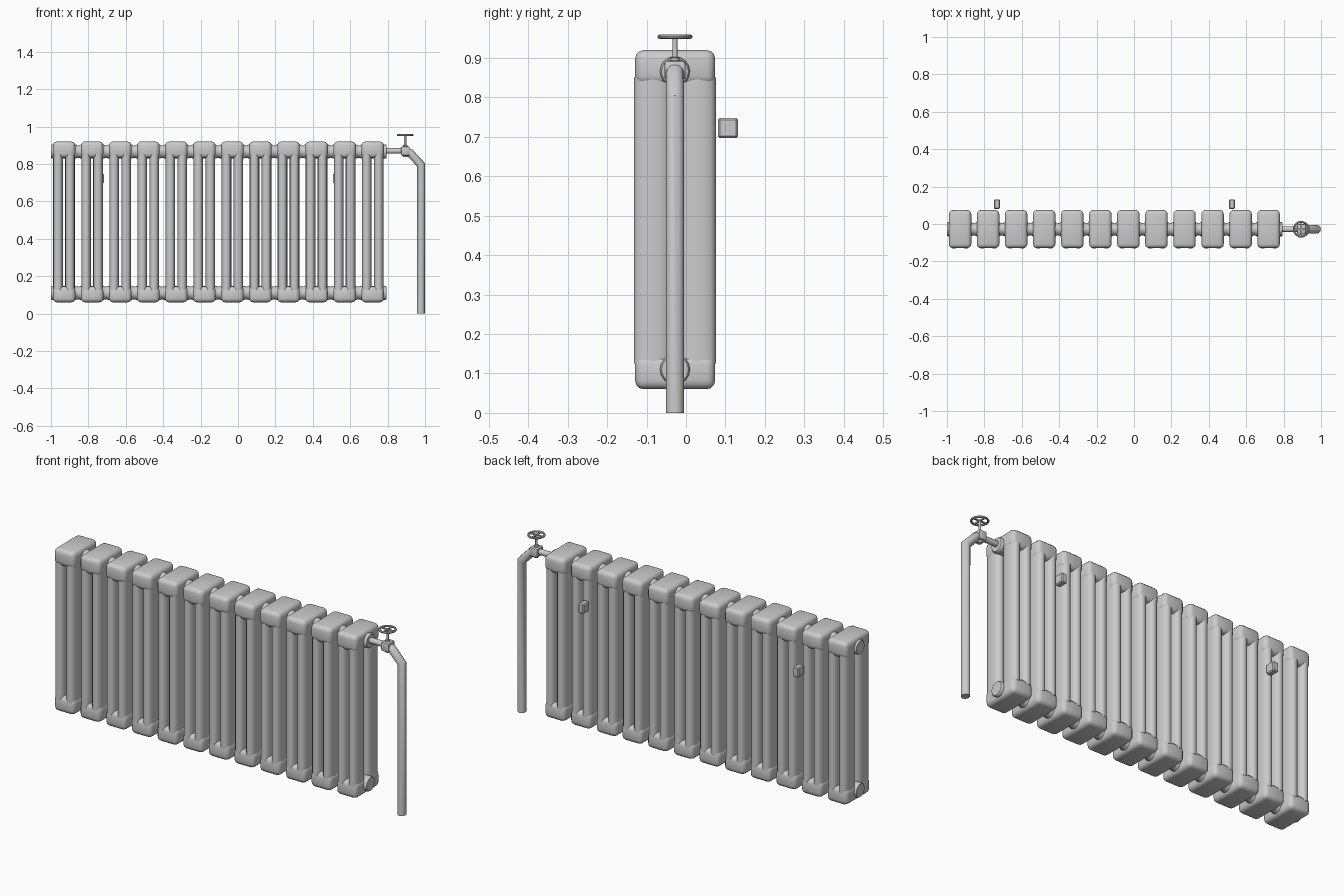
import bpy, bmesh, math
from mathutils import Vector, Matrix

if "Cube" in bpy.data.objects:
    bpy.data.objects.remove(bpy.data.objects["Cube"])

YC = -0.028                      # depth centre of the radiator body


def finish(name, bm, angle=40):
    bmesh.ops.recalc_face_normals(bm, faces=bm.faces)
    me = bpy.data.meshes.new(name)
    bm.to_mesh(me)
    bm.free()
    ob = bpy.data.objects.new(name, me)
    bpy.context.collection.objects.link(ob)
    bpy.ops.object.select_all(action='DESELECT')
    ob.select_set(True)
    bpy.context.view_layer.objects.active = ob
    bpy.ops.object.shade_smooth_by_angle(angle=math.radians(angle))
    return ob


def box(bm, lo, hi, bevel=0.0, seg=2):
    lo, hi = Vector(lo), Vector(hi)
    tmp = bmesh.new()
    bmesh.ops.create_cube(tmp, size=1, matrix=Matrix.Translation((lo + hi) / 2) @ Matrix.Diagonal((*(hi - lo), 1)))
    if bevel:
        bmesh.ops.bevel(tmp, geom=tmp.edges[:], offset=bevel, segments=seg, profile=0.5, affect='EDGES')
    me = bpy.data.meshes.new("tmp")
    tmp.to_mesh(me)
    tmp.free()
    bm.from_mesh(me)
    bpy.data.meshes.remove(me)


def loft(bm, rings, closed=False):
    rows = [[bm.verts.new(p) for p in r] for r in rings]
    n = len(rows[0])
    pairs = list(zip(rows, rows[1:] + rows[:1])) if closed else list(zip(rows, rows[1:]))
    for a, b in pairs:
        for i in range(n):
            bm.faces.new((a[i], a[(i + 1) % n], b[(i + 1) % n], b[i]))
    if not closed:
        bm.faces.new(rows[0])
        bm.faces.new(rows[-1])


def ring(n, f):
    return [f(2 * math.pi * i / n) for i in range(n)]


def oval(x, y, z, rx, ry, n=16, p=0.8):
    # slightly squared oval cross-section
    def sp(v):
        return math.copysign(abs(v) ** p, v)
    return ring(n, lambda t: (x + rx * sp(math.cos(t)), y + ry * sp(math.sin(t)), z))


def rod_x(bm, stations, y, z, n=16):
    loft(bm, [ring(n, lambda t: (x, y + r * math.cos(t), z + r * math.sin(t))) for x, r in stations])


def rod_z(bm, stations, x, y, n=12):
    loft(bm, [ring(n, lambda t: (x + r * math.cos(t), y + r * math.sin(t), z)) for z, r in stations])


# one radiator section: two rounded headers and four oval tubes
bm = bmesh.new()
for z0, z1 in ((0.06, 0.145), (0.832, 0.92)):
    box(bm, (-0.06, YC - 0.101, z0), (0.06, YC + 0.102, z1), 0.022, 3)
for sx in (-1, 1):
    for sy in (-1, 1):
        loft(bm, [oval(sx * 0.032, YC + sy * 0.057, z, 0.026, 0.047) for z in (0.125, 0.85)])
first = finish("section_01", bm)
first.location.x = -0.93
for i in range(1, 12):
    ob = bpy.data.objects.new("section_%02d" % (i + 1), first.data)
    ob.location.x = -0.93 + 0.15 * i
    bpy.context.collection.objects.link(ob)

# header hubs running through all sections, with collars beside each section
for name, z in (("lower_hub", 0.11), ("upper_hub", 0.866)):
    bm = bmesh.new()
    st = [(-1.0, 0.034), (-0.995, 0.038)]
    for i in range(12):
        c = -0.93 + 0.15 * i
        st += [(c - 0.061, 0.038), (c + 0.061, 0.038)]
        if i < 11:
            st += [(c + 0.068, 0.034), (c + 0.082, 0.034)]
    st += [(0.79, 0.038), (0.795, 0.034)]
    rod_x(bm, st, YC, z)
    finish(name, bm)

# valve connector and body
bm = bmesh.new()
rod_x(bm, [(0.78, 0.015), (0.88, 0.015)], YC, 0.87, 12)
finish("valve_connector", bm)
bm = bmesh.new()
box(bm, (0.872, YC - 0.027, 0.845), (0.918, YC + 0.027, 0.893), 0.007)
rod_z(bm, [(0.836, 0.012), (0.85, 0.019)], 0.895, YC)
finish("valve_body", bm)

# valve stem and handwheel
bm = bmesh.new()
rod_z(bm, [(0.885, 0.012), (0.9, 0.012), (0.902, 0.006), (0.958, 0.006)], 0.894, YC)
finish("valve_stem", bm)
bm = bmesh.new()
R, r = 0.039, 0.0055
loft(bm, [ring(8, lambda t: (0.894 + (R + r * math.cos(t)) * math.cos(a),
                             YC + (R + r * math.cos(t)) * math.sin(a),
                             0.954 + r * math.sin(t)))
          for a in [2 * math.pi * k / 24 for k in range(24)]], closed=True)
box(bm, (0.894 - R, YC - 0.004, 0.951), (0.894 + R, YC + 0.004, 0.957))
box(bm, (0.89, YC - R, 0.951), (0.898, YC + R, 0.957))
finish("handwheel", bm)

# supply pipe: mitred bend from the valve down to the floor
bm = bmesh.new()
rings = []
for x, z, ux, uz, rad in ((0.905, 0.868, 0.7, 0.7, 0.021), (0.918, 0.86, 0.7, 0.7, 0.022),
                          (0.978, 0.797, 0.96, 0.38, 0.022), (0.978, 0.0, 1, 0, 0.021)):
    rings.append(ring(12, lambda t: (x + rad * math.cos(t) * ux, YC + 0.023 * math.sin(t),
                                     z + rad * math.cos(t) * uz)))
loft(bm, rings)
finish("supply_pipe", bm)

# wall brackets behind the body
for name, x in (("left_bracket", -0.733), ("right_bracket", 0.523)):
    bm = bmesh.new()
    box(bm, (x - 0.016, 0.081, 0.697), (x + 0.016, 0.132, 0.748), 0.005, 1)
    finish(name, bm, 30)
